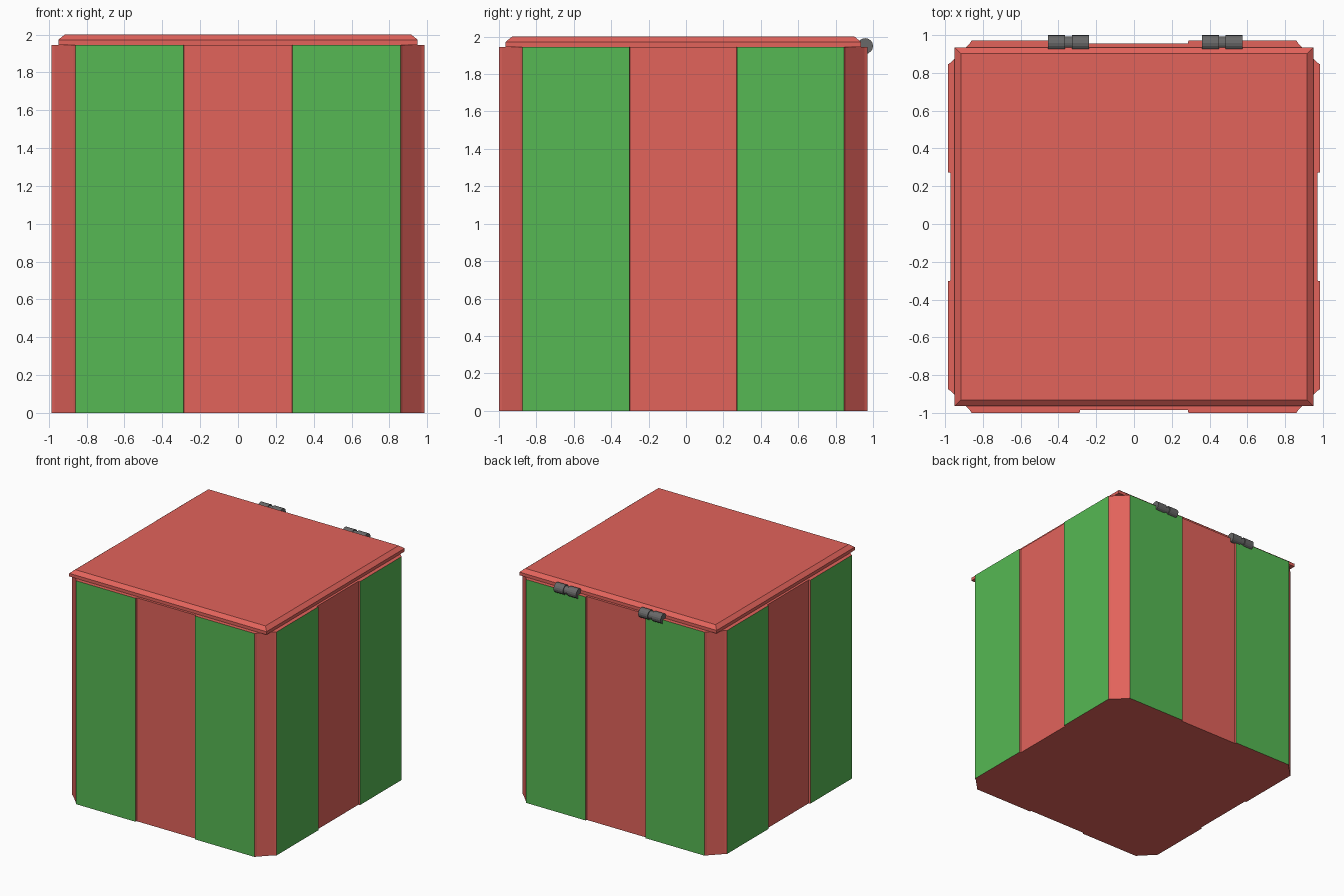
import bpy, bmesh, math
from mathutils import Vector, Matrix

if "Cube" in bpy.data.objects:
    bpy.data.objects.remove(bpy.data.objects["Cube"])

CY = -0.0145  # body centre in y


def material(name, col):
    m = bpy.data.materials.new(name)
    m.diffuse_color = (*col, 1)
    m.use_nodes = True
    m.node_tree.nodes["Principled BSDF"].inputs["Base Color"].default_value = m.diffuse_color
    return m


RED = material("red", (0.76, 0.125, 0.105))
GREEN = material("green", (0.093, 0.485, 0.087))
GREY = material("dark grey", (0.14, 0.14, 0.14))


def finish(name, bm, mats):
    bmesh.ops.recalc_face_normals(bm, faces=bm.faces[:])
    me = bpy.data.meshes.new(name)
    bm.to_mesh(me)
    bm.free()
    for m in mats:
        me.materials.append(m)
    ob = bpy.data.objects.new(name, me)
    bpy.context.collection.objects.link(ob)
    return ob


def loft(bm, rings):
    """Skin a stack of closed rings and cap both ends."""
    rs = [[bm.verts.new(p) for p in r] for r in rings]
    n = len(rs[0])
    for a, b in zip(rs, rs[1:]):
        for i in range(n):
            j = (i + 1) % n
            bm.faces.new((a[i], a[j], b[j], b[i]))
    bm.faces.new(rs[0])
    bm.faces.new(rs[-1])


# Box body: one side profile (along, outward) turned four times
side = [(-0.87, 0.97), (-0.86, 0.985), (-0.288, 0.985), (-0.285, 0.971),
        (0.285, 0.971), (0.288, 0.985), (0.86, 0.985), (0.87, 0.97)]
outline = []
for k in range(4):
    rot = Matrix.Rotation(k * math.pi / 2, 2)
    outline += [rot @ Vector((u, -d)) for u, d in side]
bm = bmesh.new()
loft(bm, [[(p.x, p.y + CY, z) for p in outline] for z in (0, 1.945)])
bm.normal_update()
# Raised panels are green on their outer face only
for f in bm.faces:
    c = f.calc_center_median()
    reach = max(abs(c.x), abs(c.y - CY))
    f.material_index = 1 if reach > 0.983 else 0
finish("box_body", bm, [RED, GREEN])

# Lid: rim with a bevelled top edge
bm = bmesh.new()
rings = []
for h, z in ((0.95, 1.945), (0.95, 1.972), (0.916, 2.0)):
    rings.append([(sx * h, sy * h + CY, z)
                  for sx, sy in ((-1, -1), (1, -1), (1, 1), (-1, 1))])
loft(bm, rings)
finish("lid", bm, [RED])

# Hinges: two knuckles joined by a thinner pin
for name, cx in (("hinge_left", -0.3475), ("hinge_right", 0.4675)):
    bm = bmesh.new()
    rings = []
    for x, r in ((-0.108, 0.042), (-0.018, 0.042), (-0.018, 0.034),
                 (0.018, 0.034), (0.018, 0.042), (0.108, 0.042)):
        rings.append([(cx + x, 0.958 + r * math.cos(a), 1.95 + r * math.sin(a))
                      for a in (2 * math.pi * i / 16 for i in range(16))])
    loft(bm, rings)
    finish(name, bm, [GREY])
